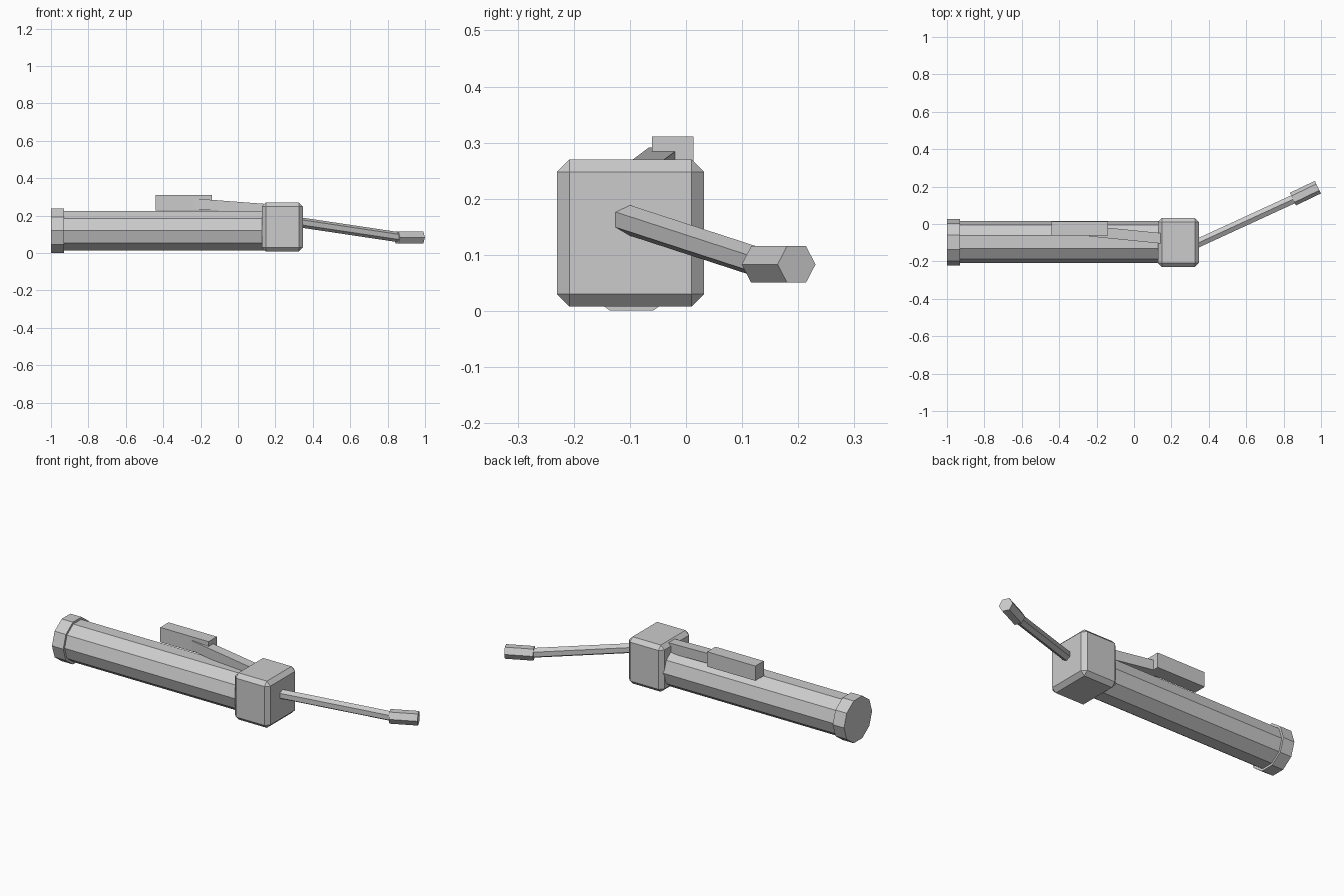
import bpy, bmesh, math
from mathutils import Vector, Matrix

if "Cube" in bpy.data.objects:
    bpy.data.objects.remove(bpy.data.objects["Cube"])

# One plain grey for every part
grey = bpy.data.materials.new("plain_grey")
grey.use_nodes = True
grey.diffuse_color = (0.6, 0.6, 0.6, 1)
grey.node_tree.nodes["Principled BSDF"].inputs["Base Color"].default_value = (0.6, 0.6, 0.6, 1)


def finish(name, bm):
    bmesh.ops.recalc_face_normals(bm, faces=bm.faces)
    mesh = bpy.data.meshes.new(name)
    bm.to_mesh(mesh)
    bm.free()
    mesh.materials.append(grey)
    obj = bpy.data.objects.new(name, mesh)
    bpy.context.collection.objects.link(obj)
    return obj


def prism(name, start, end, radius, sides, turn=0):
    """Regular prism between two points; turn 0 puts a corner level with the axis."""
    start, end = Vector(start), Vector(end)
    axis = (end - start).normalized()
    side = axis.cross(Vector((0, 0, 1))).normalized()
    up = side.cross(axis)
    bm = bmesh.new()
    rings = []
    for centre in (start, end):
        angles = [turn + math.tau * i / sides for i in range(sides)]
        rings.append([bm.verts.new(centre + radius * (side * math.cos(a) + up * math.sin(a)))
                      for a in angles])
    for ring in rings:
        bm.faces.new(ring)
    for i in range(sides):
        j = (i + 1) % sides
        bm.faces.new((rings[0][i], rings[0][j], rings[1][j], rings[1][i]))
    return finish(name, bm)


def box(name, low, high, bevel=0):
    low, high = Vector(low), Vector(high)
    bm = bmesh.new()
    matrix = Matrix.Translation((low + high) / 2) @ Matrix.Diagonal((*(high - low), 1))
    bmesh.ops.create_cube(bm, size=1, matrix=matrix)
    if bevel:
        bmesh.ops.bevel(bm, geom=bm.edges[:], offset=bevel, segments=1, affect='EDGES')
    return finish(name, bm)


# Ten-sided barrel with a wider end cap
prism("barrel", (-0.96, -0.097, 0.119), (0.16, -0.097, 0.119), 0.112, 10)
prism("end_cap", (-1, -0.097, 0.119), (-0.93, -0.097, 0.119), 0.1245, 10)

# Chamfered housing at the other end of the barrel
box("housing", (0.127, -0.23, 0.008), (0.347, 0.032, 0.27), 0.022)

# Raised block, joined to the housing by a slanted arm
box("top_block", (-0.44, -0.061, 0.228), (-0.14, 0.013, 0.311))
arm = box("slanted_arm", (-0.24, -0.028, -0.028), (0.15, 0.028, 0.028))
for v in arm.data.vertices:
    x = v.co.x
    v.co.y += -0.063 - 0.1 * (x + 0.14) + 0.015
    v.co.z += 0.256 - 0.075 * (x + 0.14)

# Thin six-sided lever with a thicker level grip
prism("lever_rod", (0.335, -0.105, 0.163), (0.87, 0.141, 0.083), 0.027, 6, math.radians(30))
prism("lever_grip", (0.85, 0.133, 0.083), (0.983, 0.197, 0.083), 0.0375, 6)
